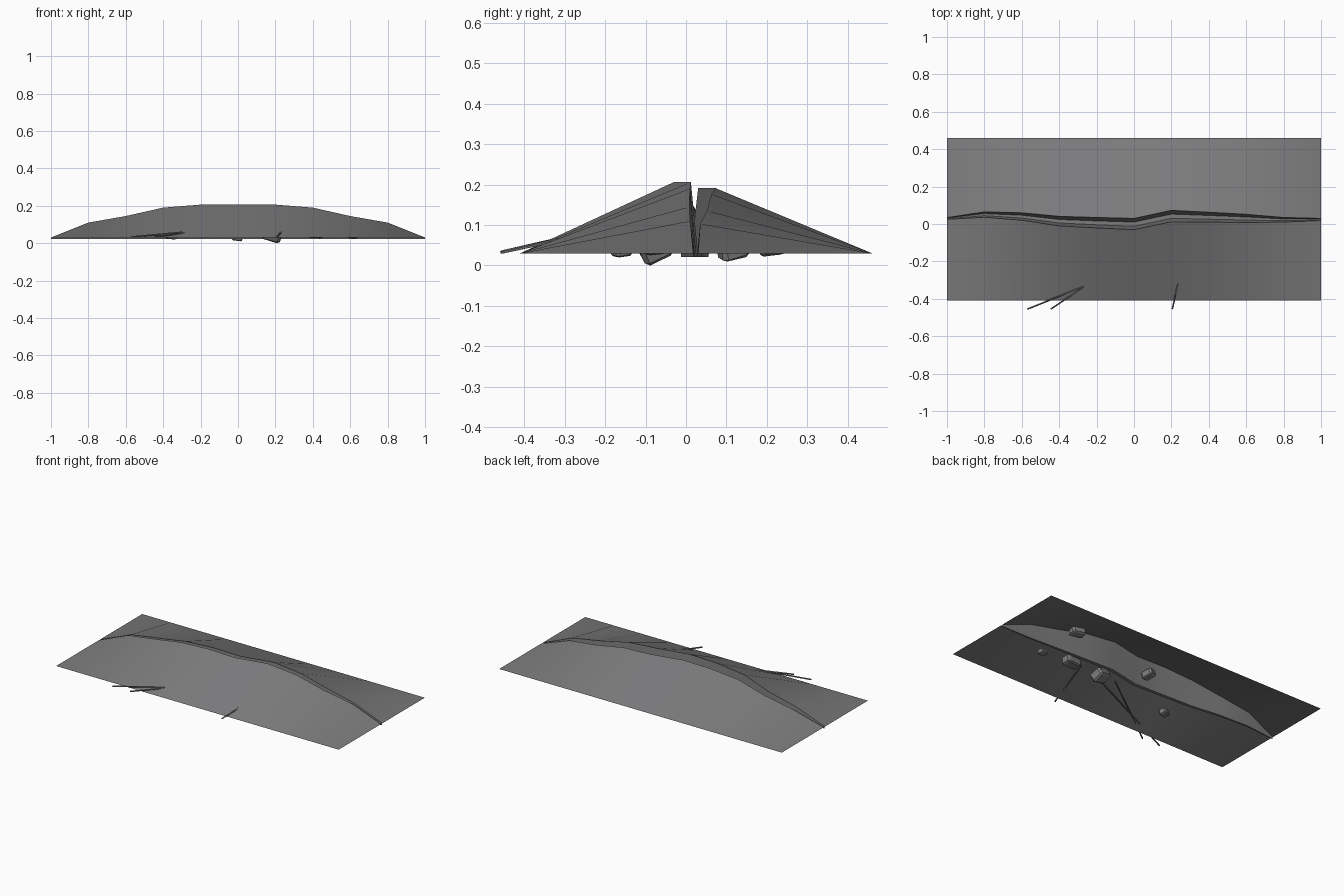
import bpy, bmesh, math, random
from mathutils import Vector, Euler

if "Cube" in bpy.data.objects:
    bpy.data.objects.remove(bpy.data.objects["Cube"])

random.seed(4)
stone = bpy.data.materials.new("grey earth")
stone.diffuse_color = (0.2, 0.2, 0.205, 1)
stone.use_nodes = True
stone.node_tree.nodes["Principled BSDF"].inputs["Base Color"].default_value = stone.diffuse_color


def finish(name, bm, angle=30):
    me = bpy.data.meshes.new(name)
    bm.to_mesh(me)
    bm.free()
    ob = bpy.data.objects.new(name, me)
    bpy.context.collection.objects.link(ob)
    me.materials.append(stone)
    if angle:
        bpy.ops.object.select_all(action='DESELECT')
        ob.select_set(True)
        bpy.context.view_layer.objects.active = ob
        bpy.ops.object.shade_smooth_by_angle(angle=math.radians(angle))
    return ob


# crest stations: x, front lip y, back lip y, crest height above the foot
STATIONS = [
    (-1.0, .025, .035, .000), (-.8, .036, .065, .080), (-.6, .020, .060, .115),
    (-.4, -.010, .041, .160), (-.2, -.021, .035, .176), (0, -.030, .030, .176),
    (.2, .012, .073, .176), (.4, .010, .063, .160), (.6, .008, .052, .115),
    (.8, .010, .035, .080), (1.0, .018, .030, .000)]
FOOT = .03


def strip(name, rows):
    """Open sheet joining neighbouring cross-section rows."""
    bm = bmesh.new()
    vs = [[bm.verts.new(p) for p in row] for row in rows]
    for a, b in zip(vs, vs[1:]):
        for i in range(len(a) - 1):
            bm.faces.new((a[i], b[i], b[i + 1], a[i + 1]))
    return finish(name, bm)


# cracked mound: front slope, front crack wall, crack floor, back crack wall, back slope
rows = []
for x, f, b, h in STATIONS:
    rows.append([(x, -.41, FOOT), (x, f, FOOT + h),
                 (x, f + .3 * (b - f), .021), (x, f + .67 * (b - f), .021),
                 (x, b, FOOT + .915 * h), (x, .46, FOOT)])
strip("cracked_mound", rows)


# buried rocks: jittered, chamfered blocks
def rock(name, loc, size, rot):
    bm = bmesh.new()
    bmesh.ops.create_cube(bm, size=1)
    bmesh.ops.bevel(bm, geom=bm.edges[:], offset=.14, segments=1, affect='EDGES')
    turn = Euler([math.radians(a) for a in rot]).to_matrix()
    for v in bm.verts:
        p = Vector([c * s * random.uniform(.92, 1.05) for c, s in zip(v.co, size)])
        v.co = turn @ p + Vector(loc)
    low = min(v.co.z for v in bm.verts)
    for v in bm.verts:          # loc z is the lowest point
        v.co.z += loc[2] - low
    finish(name, bm, 0)


rock("rock_large", (.18, -.08, .0), (.10, .08, .06), (25, 15, 10))
rock("rock_long", (.40, -.075, .026), (.11, .06, .05), (5, 3, 5))
rock("rock_back_right", (.60, .215, .022), (.09, .06, .04), (4, 4, -10))
rock("rock_back_middle", (-.01, .115, .01), (.06, .07, .045), (15, 10, 20))
rock("rock_small_right", (.61, -.08, .025), (.05, .04, .03), (5, 5, 15))
rock("rock_small_left", (-.36, -.16, .02), (.06, .04, .035), (10, 5, 20))


# thin roots poking out of the front slope
def root(name, a, b, r=.0045):
    a, b = Vector(a), Vector(b)
    bm = bmesh.new()
    bmesh.ops.create_cone(bm, cap_ends=True, segments=5, radius1=r, radius2=r,
                          depth=(b - a).length)
    q = (b - a).to_track_quat('Z', 'Y')
    for v in bm.verts:
        v.co = q @ v.co + (a + b) / 2
    finish(name, bm)


root("root_left", (-.57, -.455, .033), (.10, -.185, .095))
root("root_middle", (-.445, -.455, .033), (.02, -.145, .10))
root("root_right", (.205, -.455, .033), (.275, -.14, .10))
